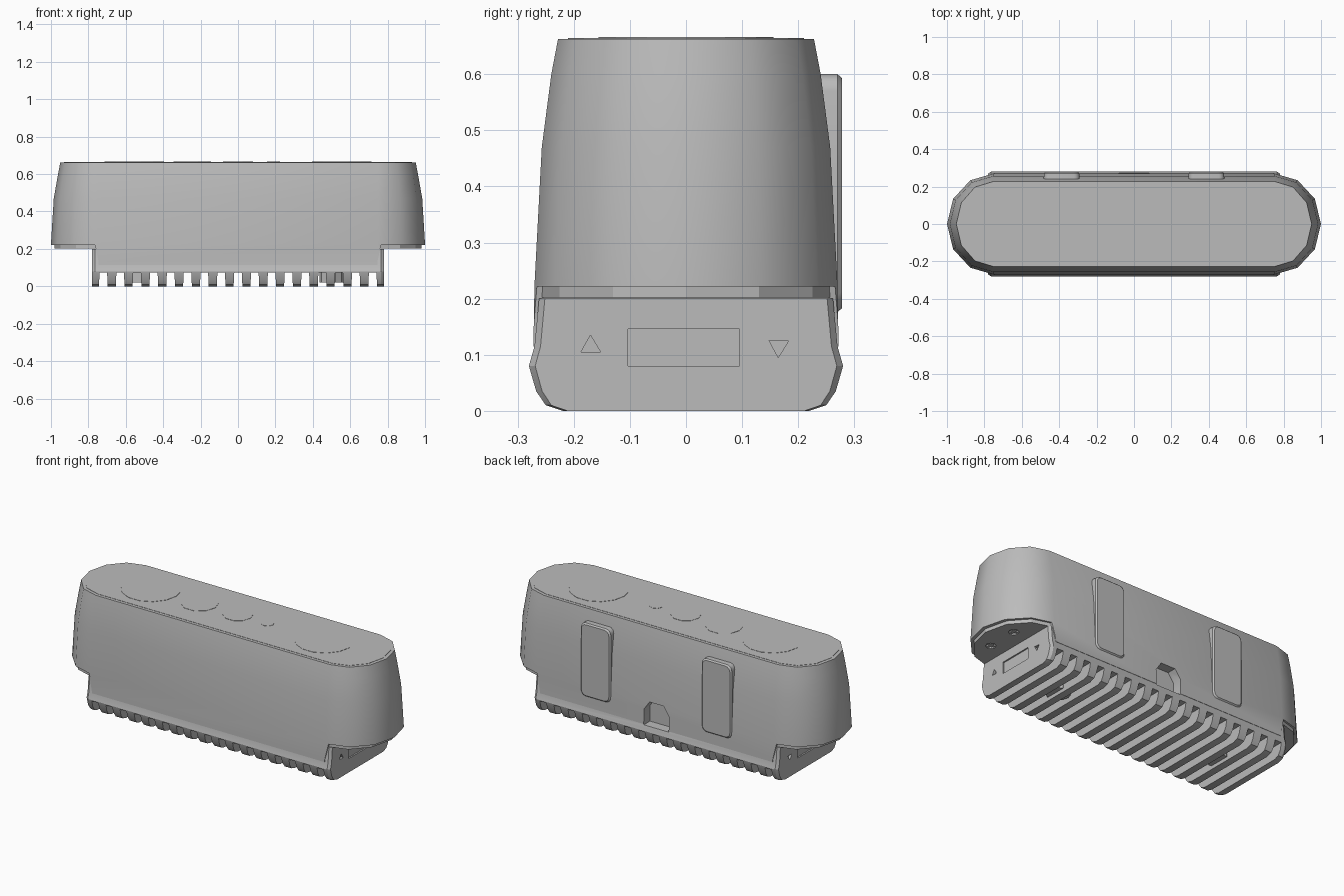
import bpy, bmesh, math

if "Cube" in bpy.data.objects:
    bpy.data.objects.remove(bpy.data.objects["Cube"])

grey = bpy.data.materials.new("plain grey")
grey.use_nodes = True
GREY = (0.5, 0.5, 0.5, 1)
grey.diffuse_color = GREY
grey.node_tree.nodes["Principled BSDF"].inputs["Base Color"].default_value = GREY


def loft(name, rings):
    """Skin a list of matching closed rings and cap both ends."""
    bm = bmesh.new()
    loops = [[bm.verts.new(p) for p in ring] for ring in rings]
    n = len(loops[0])
    for low, high in zip(loops, loops[1:]):
        for i in range(n):
            j = (i + 1) % n
            bm.faces.new((low[i], low[j], high[j], high[i]))
    bm.faces.new(loops[0])
    bm.faces.new(loops[-1])
    bmesh.ops.recalc_face_normals(bm, faces=bm.faces)
    mesh = bpy.data.meshes.new(name)
    bm.to_mesh(mesh)
    bm.free()
    mesh.materials.append(grey)
    obj = bpy.data.objects.new(name, mesh)
    bpy.context.collection.objects.link(obj)
    return obj


def prism(name, outline, axis, lo, hi):
    """Extrude a flat outline along one axis."""
    place = {"x": lambda a, b, t: (t, a, b),
             "y": lambda a, b, t: (a, t, b),
             "z": lambda a, b, t: (a, b, t)}[axis]
    return loft(name, [[place(a, b, t) for a, b in outline] for t in (lo, hi)])


def rect(a0, a1, b0, b1):
    return [(a0, b0), (a1, b0), (a1, b1), (a0, b1)]


def circle(cx, cy, r, n, turn=0):
    return [(cx + r * math.cos(turn + math.tau * i / n),
             cy + r * math.sin(turn + math.tau * i / n)) for i in range(n)]


def stadium(hx, hy, straight=0.75, steps=6):
    points = []
    for side in (1, -1):
        for i in range(steps + 1):
            a = math.pi * (i / steps - 0.5)
            points.append((side * (straight + (hx - straight) * math.cos(a)),
                           side * hy * math.sin(a)))
    return points


def rounded(cx, cz, hw, hh, r):
    points = []
    for k, (sx, sz) in enumerate([(1, 1), (-1, 1), (-1, -1), (1, -1)]):
        for i in range(5):
            a = math.pi / 2 * (k + i / 4)
            points.append((cx + sx * (hw - r) + r * math.cos(a),
                           cz + sz * (hh - r) + r * math.sin(a)))
    return points


def cut(target, cutters):
    for cutter in cutters:
        cutter.hide_render = True
        mod = target.modifiers.new("cut", "BOOLEAN")
        mod.operation, mod.solver, mod.object = "DIFFERENCE", "EXACT", cutter
        bpy.context.view_layer.objects.active = target
        bpy.ops.object.modifier_apply(modifier=mod.name)


def remove(cutters):
    for cutter in cutters:
        bpy.data.objects.remove(cutter)


def smooth(obj, angle=35):
    bpy.ops.object.select_all(action="DESELECT")
    obj.select_set(True)
    bpy.context.view_layer.objects.active = obj
    bpy.ops.object.shade_smooth_by_angle(angle=math.radians(angle))


# Tapered housing shell, with the ends raised above the base
levels = [(0.115, 1.0, 0.272), (0.225, 1.0, 0.27), (0.47, 0.985, 0.257),
          (0.6, 0.962, 0.24), (0.663, 0.95, 0.228)]
housing = loft("housing", [[(x, y, z) for x, y in stadium(hx, hy)]
                           for z, hx, hy in levels])
steps = [prism("step_cutter", [(s * 0.745, 0.05), (s * 0.745, 0.13), (s * 0.765, 0.222),
                               (s * 1.2, 0.222), (s * 1.2, 0.05)], "y", -0.5, 0.5)
         for s in (1, -1)]
cable_notch = prism("notch_cutter", [(-0.08, 0.11), (0.08, 0.11), (0.08, 0.2),
                                     (0.045, 0.25), (-0.045, 0.25), (-0.08, 0.2)],
                    "y", 0.215, 0.4)
cut(housing, steps + [cable_notch])
smooth(housing)

# Recessed plate closing the underside of the raised ends
under_plate = prism("underside_plate", stadium(0.98, 0.26), "z", 0.202, 0.24)
screws = [prism("screw_cutter", circle(sx * 0.87, sy * 0.09, 0.028, 8), "z", 0.1, 0.222)
          for sx in (1, -1) for sy in (1, -1)]
cut(under_plate, screws + [cable_notch])
for sx in (1, -1):
    for sy in (1, -1):
        x, y = sx * 0.87, sy * 0.09
        prism("screw_bar", rect(x - 0.026, x + 0.026, y - 0.007, y + 0.007), "z", 0.206, 0.225)
        prism("screw_bar", rect(x - 0.007, x + 0.007, y - 0.026, y + 0.026), "z", 0.206, 0.225)

# Finned base
half = [(0.22, 0), (0.25, 0.01), (0.267, 0.035), (0.28, 0.08), (0.27, 0.115), (0.262, 0.2)]
profile = half + [(-y, z) for y, z in reversed(half)]
base = loft("finned_base", [[(x, y * k, z) for y, z in profile]
                            for x, k in ((-0.78, 0.96), (-0.765, 1), (0.765, 1), (0.78, 0.96))])
grooves = []
for i in range(17):
    x = (i - 8) * 0.09
    grooves.append(prism("groove_cutter", [(x - 0.026, -0.05), (x + 0.026, -0.05),
                                           (x + 0.02, 0.073), (x - 0.02, 0.073)],
                         "y", -0.5, 0.5))
# End sockets: a flat slot and a small hole on each side of it
sockets = []
for s in (1, -1):
    lo, hi = sorted((s * 0.772, s * 0.9))
    sockets.append(prism("slot_cutter", rect(-0.103, 0.095, 0.08, 0.146), "x", lo, hi))
    lo, hi = sorted((s * 0.765, s * 0.9))
    for y in (-0.17, 0.165):
        sockets.append(prism("hole_cutter", circle(y, 0.115, 0.02, 3, y * 3), "x", lo, hi))
cut(base, grooves + sockets + [cable_notch])
smooth(base, 25)
remove(steps + screws + grooves + sockets + [cable_notch])

# Screw bosses bridging the grooves
for x in (-0.54, 0.5):
    prism("base_boss", circle(x, 0, 0.065, 10), "z", 0.02, 0.08)

# Mounting pads on the back
for s in (1, -1):
    shapes = [(0.2, 0.097, 0.212), (0.27, 0.095, 0.212), (0.278, 0.088, 0.205)]
    pad = loft("back_pad", [[(x, y, z) for x, z in rounded(s * 0.387, 0.388, w, h, 0.03)]
                            for y, w, h in shapes])
    smooth(pad)

# Top cap with round lens and sensor windows
prism("top_cap", stadium(0.93, 0.21), "z", 0.65, 0.6645)
for name, x, r, n in [("right_lens", -0.555, 0.16, 14), ("left_lens", 0.555, 0.16, 14),
                      ("large_sensor", -0.245, 0.1, 10), ("middle_sensor", 0.0, 0.08, 10),
                      ("small_sensor", 0.19, 0.035, 8)]:
    prism(name, circle(x, 0, r, n), "z", 0.66, 0.666)
